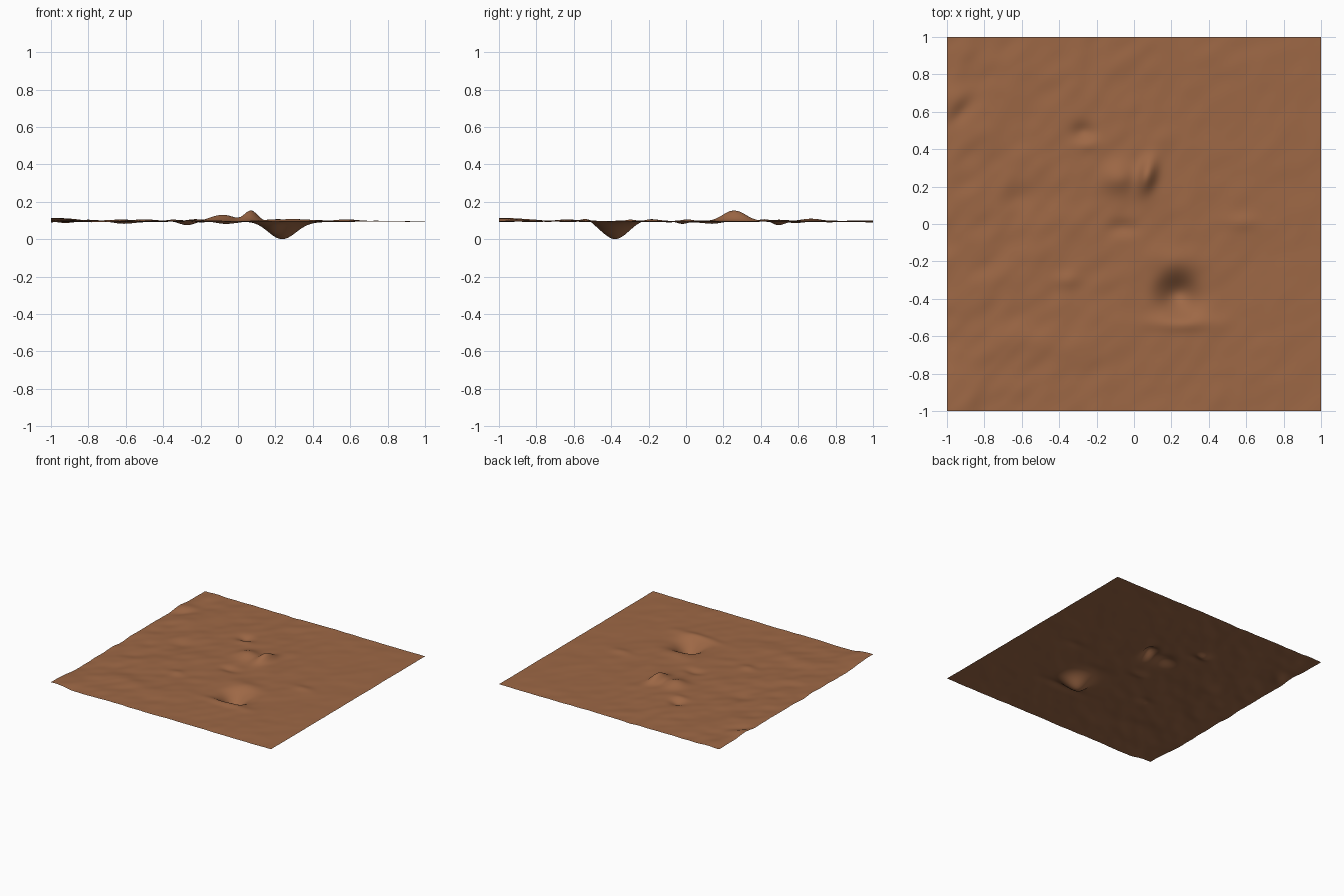
import bpy
import bmesh
from math import cos, sin, exp, radians
from mathutils import Vector, noise

default_cube = bpy.data.objects.get("Cube")
if default_cube:
    bpy.data.objects.remove(default_cube, do_unlink=True)

GROUND_LEVEL = 0.097


def make_material(name, colour):
    material = bpy.data.materials.new(name)
    material.use_nodes = True
    material.diffuse_color = colour
    shader = material.node_tree.nodes["Principled BSDF"]
    shader.inputs["Base Color"].default_value = colour
    shader.inputs["Roughness"].default_value = 0.9
    return material


def swell(x, y, centre_x, centre_y, height, width, length, turn=0):
    """A rounded mound, or a hollow when the height is negative."""
    dx, dy = x - centre_x, y - centre_y
    angle = radians(turn)
    across = (dx * cos(angle) + dy * sin(angle)) / width
    along = (dy * cos(angle) - dx * sin(angle)) / length
    return height * exp(-0.5 * (across ** 2 + along ** 2))


# Landmarks: centre x, centre y, height, width, length, turn
LANDMARKS = [
    (0.24, -0.38, -0.095, 0.075, 0.07),       # deep crater
    (0.25, -0.53, 0.018, 0.12, 0.03),         # crater front lip
    (0.22, -0.2, 0.012, 0.1, 0.05),           # crater back lip
    (0.07, 0.26, 0.058, 0.032, 0.06, -15),    # main ridge
    (-0.08, 0.25, 0.032, 0.06, 0.06),         # shoulder beside the ridge
    (-0.27, 0.49, -0.025, 0.04, 0.035),       # small pit
    (-0.24, 0.43, 0.012, 0.04, 0.03),         # pit lip
    (-0.06, -0.02, -0.016, 0.05, 0.03),       # shallow hollow
    (-0.62, 0.15, -0.014, 0.06, 0.05),        # left hollow
    (-0.97, 0.67, 0.016, 0.05, 0.07, -40),    # left edge mound
    (-0.92, 0.6, -0.014, 0.03, 0.06, -40),    # left edge gully
    (-0.98, -0.95, 0.018, 0.1, 0.12, -40),    # raised corner
    (-0.36, -0.3, 0.01, 0.05, 0.03),          # low mound
    (-0.52, -0.62, 0.01, 0.08, 0.05),         # low mound
    (0.58, 0.01, 0.009, 0.06, 0.03),          # low mound
]


def ripple(x, y):
    """Gentle uneven ground, streaked diagonally and calmer to the right."""
    along, across = x + y, y - x
    broad = noise.noise(Vector((along * 2, across * 4, 5)))
    fine = noise.noise(Vector((along * 5, across * 8, 9)))
    calm = 0.75 - 0.4 * x
    return calm * (0.006 * broad + 0.005 * fine)


def ground_height(x, y):
    return GROUND_LEVEL + ripple(x, y) + sum(swell(x, y, *mark) for mark in LANDMARKS)


# Ground sheet
mesh = bpy.data.meshes.new("ground")
bm = bmesh.new()
bmesh.ops.create_grid(bm, x_segments=128, y_segments=128, size=1)
for vertex in bm.verts:
    vertex.co.z = ground_height(vertex.co.x, vertex.co.y)
lowest = min(vertex.co.z for vertex in bm.verts)
for vertex in bm.verts:
    vertex.co.z -= lowest
for face in bm.faces:
    face.smooth = True
bm.to_mesh(mesh)
bm.free()

ground = bpy.data.objects.new("ground", mesh)
bpy.context.collection.objects.link(ground)
mesh.materials.append(make_material("brown soil", (0.34, 0.138, 0.06, 1)))
